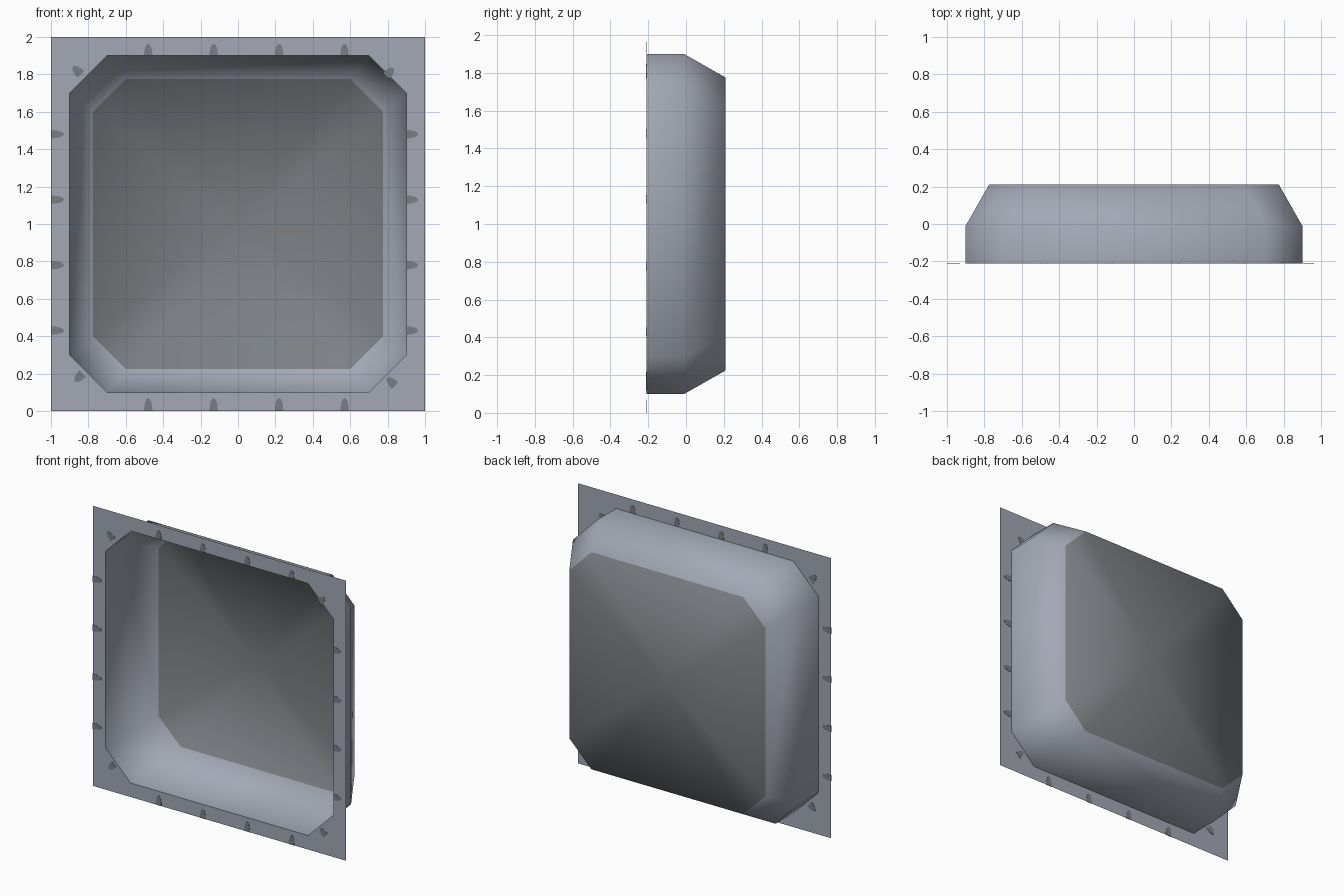
import bpy, bmesh, math

if "Cube" in bpy.data.objects:
    bpy.data.objects.remove(bpy.data.objects["Cube"])

def material(name, srgb):
    m = bpy.data.materials.new(name)
    lin = [((c / 255 + 0.055) / 1.055) ** 2.4 for c in srgb]
    m.diffuse_color = (*lin, 1)
    m.use_nodes = True
    m.node_tree.nodes["Principled BSDF"].inputs["Base Color"].default_value = m.diffuse_color
    return m

STEEL = material("light steel", (163, 168, 181))
PANEL = material("dark grey panel", (124, 127, 132))
RIVET = material("rivet grey", (122, 126, 134))

def finish(bm, name, mats):
    me = bpy.data.meshes.new(name)
    bm.to_mesh(me)
    bm.free()
    for m in mats:
        me.materials.append(m)
    ob = bpy.data.objects.new(name, me)
    bpy.context.collection.objects.link(ob)
    return ob

def octagon(bm, half, cut, y):
    """Chamfered square ring around z = 1, counter-clockwise seen from the front."""
    a, b = half, half - cut
    pts = [(b, -a), (a, -b), (a, b), (b, a), (-b, a), (-a, b), (-a, -b), (-b, -a)]
    return [bm.verts.new((x, y, z + 1)) for x, z in pts]

FRONT = -0.21

# Smooth hollow bowl: straight wall, tapered wall, flat back panel fanned to its centre
bm = bmesh.new()
rings = [octagon(bm, 0.9, 0.2, FRONT), octagon(bm, 0.9, 0.2, -0.01),
         octagon(bm, 0.775, 0.175, 0.21)]
for r0, r1 in zip(rings, rings[1:]):
    for i in range(8):
        j = (i + 1) % 8
        bm.faces.new((r0[i], r0[j], r1[j], r1[i]))
centre = bm.verts.new((0, 0.21, 1))
for i in range(8):
    f = bm.faces.new((rings[2][i], rings[2][(i + 1) % 8], centre))
    f.material_index = 1
bmesh.ops.recalc_face_normals(bm, faces=bm.faces)
for f in bm.faces:
    f.smooth = True
finish(bm, "recessed_bowl", [STEEL, PANEL])

# Flat square flange with the octagonal opening
bm = bmesh.new()
inner = octagon(bm, 0.9, 0.2, FRONT)
corners = [bm.verts.new((x, FRONT, z)) for x, z in ((1, 0), (1, 2), (-1, 2), (-1, 0))]
for k in range(4):
    a, b, c = inner[2 * k], inner[2 * k + 1], inner[(2 * k + 2) % 8]
    p, q = corners[k], corners[(k + 1) % 4]
    bm.faces.new((a, p, b))
    bm.faces.new((b, p, q, c))
finish(bm, "flange", [STEEL])

# Rivet marks: thin half-oval plates showing on both sides of the flange
bm = bmesh.new()

def mark(x, z, length, width, angle):
    ca, sa = math.cos(angle), math.sin(angle)
    ring = []
    for i in range(9):
        t = math.pi * (i / 8 - 0.5)
        u, v = length * math.cos(t), width / 2 * math.sin(t)
        ring.append((x + u * ca - v * sa, z + u * sa + v * ca))
    lo = [bm.verts.new((px, FRONT - 0.002, pz)) for px, pz in ring]
    hi = [bm.verts.new((px, FRONT + 0.002, pz)) for px, pz in ring]
    bm.faces.new(lo)
    bm.faces.new(hi[::-1])
    for i in range(9):
        j = (i + 1) % 9
        bm.faces.new((lo[j], lo[i], hi[i], hi[j]))

for i in range(4):
    x, z = -0.48 + 0.35 * i, 0.43 + 0.35 * i
    mark(x, 0.0, 0.07, 0.045, math.pi / 2)
    mark(x, 1.903, 0.06, 0.045, math.pi / 2)
    mark(-1.0, z, 0.07, 0.045, 0)
    mark(0.903, z, 0.06, 0.045, 0)
for x, z, deg in ((-0.84, 1.8, 135), (0.79, 1.79, 45), (-0.83, 0.2, 225), (0.84, 0.135, 135)):
    mark(x, z, 0.06, 0.05, math.radians(deg))
bmesh.ops.recalc_face_normals(bm, faces=bm.faces)
finish(bm, "flange_rivets", [RIVET])
